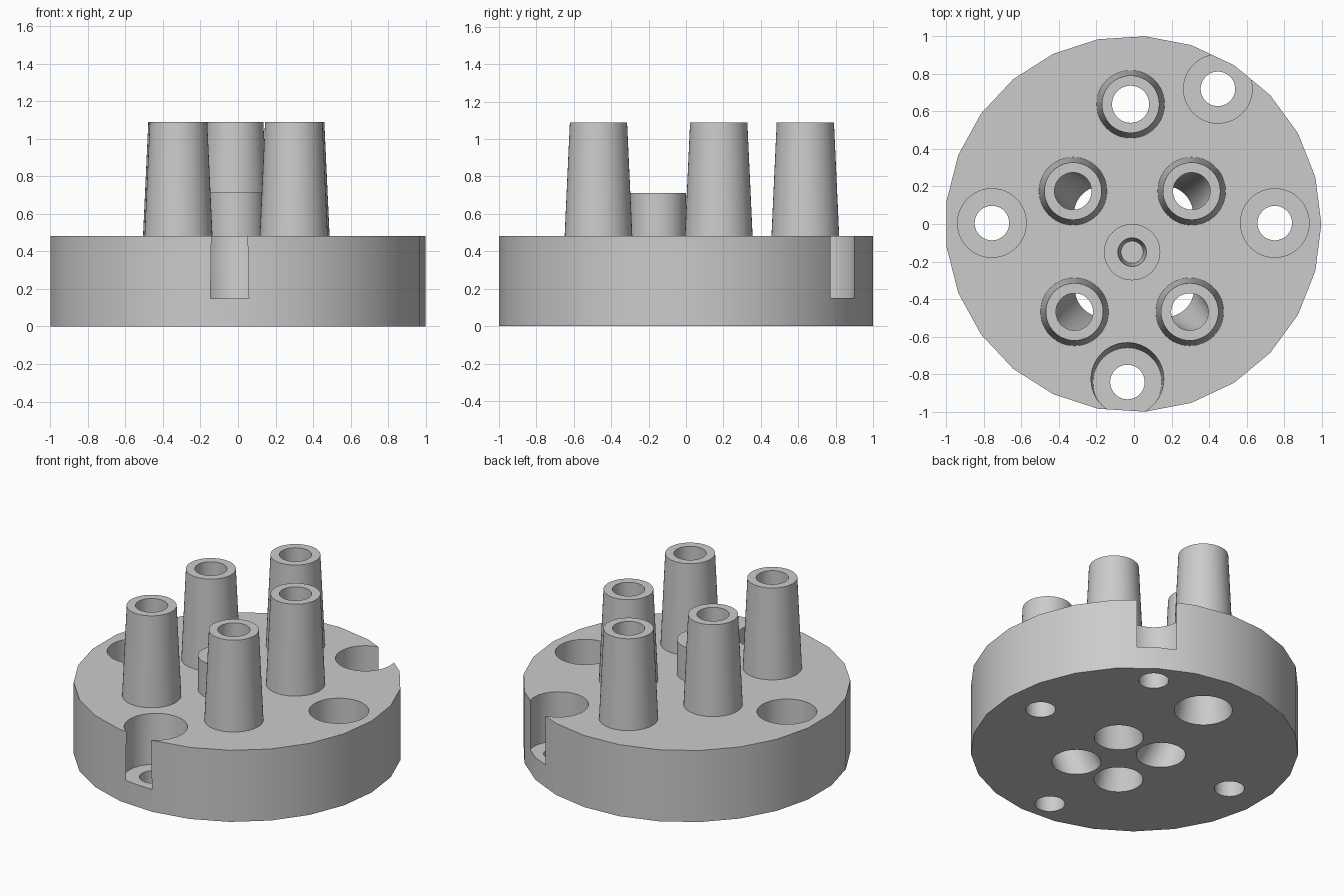
import bpy, bmesh, math

cube = bpy.data.objects.get("Cube")
if cube:
    bpy.data.objects.remove(cube, do_unlink=True)

BASE_Z, POST_Z, STUB_Z, LEDGE_Z = 0.483, 1.09, 0.713, 0.15

grey = bpy.data.materials.new("plain_grey")
grey.use_nodes = True
grey.diffuse_color = (0.6, 0.6, 0.6, 1)
grey.node_tree.nodes["Principled BSDF"].inputs["Base Color"].default_value = (0.6, 0.6, 0.6, 1)


def loft(name, rings, sides=48, cap_start=True, cap_end=True):
    """Skin circles given as (x, y, z, radius), in order."""
    bm = bmesh.new()
    loops = [[bm.verts.new((x + r * math.cos(2 * math.pi * i / sides),
                            y + r * math.sin(2 * math.pi * i / sides), z))
              for i in range(sides)] for x, y, z, r in rings]
    for a, b in zip(loops, loops[1:]):
        for i in range(sides):
            j = (i + 1) % sides
            bm.faces.new((a[i], a[j], b[j], b[i]))
    if cap_start:
        bm.faces.new(loops[0][::-1])
    if cap_end:
        bm.faces.new(loops[-1])
    mesh = bpy.data.meshes.new(name)
    bm.to_mesh(mesh)
    bm.free()
    mesh.materials.append(grey)
    ob = bpy.data.objects.new(name, mesh)
    bpy.context.collection.objects.link(ob)
    return ob


def activate(ob):
    bpy.ops.object.select_all(action='DESELECT')
    ob.select_set(True)
    bpy.context.view_layer.objects.active = ob


def cut(target, rings):
    """Subtract a lofted cutter and discard it."""
    cutter = loft("cutter", rings)
    cutter.hide_render = True
    mod = target.modifiers.new("cut", 'BOOLEAN')
    mod.operation, mod.solver, mod.object = 'DIFFERENCE', 'EXACT', cutter
    activate(target)
    bpy.ops.object.modifier_apply(modifier=mod.name)
    bpy.data.objects.remove(cutter, do_unlink=True)


# Round base with 25 sides
base = loft("base_disc", [(-0.004, 0, 0, 1.002), (-0.004, 0, BASE_Z, 1.002)], 25)
parts = [base]

# Counterbored screw holes: x, y, top shift in y, top radius
for x, y, shift, r in [(-0.757, 0.005, 0, 0.183), (0.75, 0.005, 0, 0.183),
                       (0.447, 0.72, 0, 0.183), (-0.035, -0.842, 0.016, 0.194)]:
    cut(base, [(x, y, -0.1, 0.092), (x, y, LEDGE_Z + 0.05, 0.092)])
    cut(base, [(x, y, LEDGE_Z, 0.183), (x, y + shift, BASE_Z, r), (x, y + shift, 0.6, r)])

# Hollow tapered posts, with bores that lean inward and widen below
posts = {  # top x, y, then underside x, y, radius
    "rear_post": (-0.018, 0.638, -0.018, 0.638, 0.178),
    "back_right_post": (-0.325, 0.175, -0.17, 0.052, 0.15),
    "back_left_post": (0.307, 0.175, 0.165, 0.052, 0.15),
    "front_right_post": (-0.317, -0.468, -0.165, -0.345, 0.15),
    "front_left_post": (0.297, -0.468, 0.17, -0.345, 0.15),
}
for name, (x, y, bx, by, br) in posts.items():
    cut(base, [(bx, by, -0.1, br), (bx, by, 0, br), (x, y, BASE_Z, 0.099), (x, y, 0.6, 0.099)])
    parts.append(loft(name, [(x, y, BASE_Z, 0.181), (x, y, POST_Z, 0.153),
                             (x, y, POST_Z, 0.099), (x, y, BASE_Z, 0.099)],
                      cap_start=False, cap_end=False))

# Short central stub with a blind tapered hole
sx, sy = -0.01, -0.15
parts.append(loft("centre_stub", [(sx, sy, BASE_Z - 0.02, 0.15), (sx, sy, STUB_Z, 0.15),
                                  (sx, sy, STUB_Z, 0.076), (sx, sy, 0.5, 0.059)]))

for ob in parts:
    activate(ob)
    bpy.ops.object.shade_smooth_by_angle(angle=math.radians(30))
